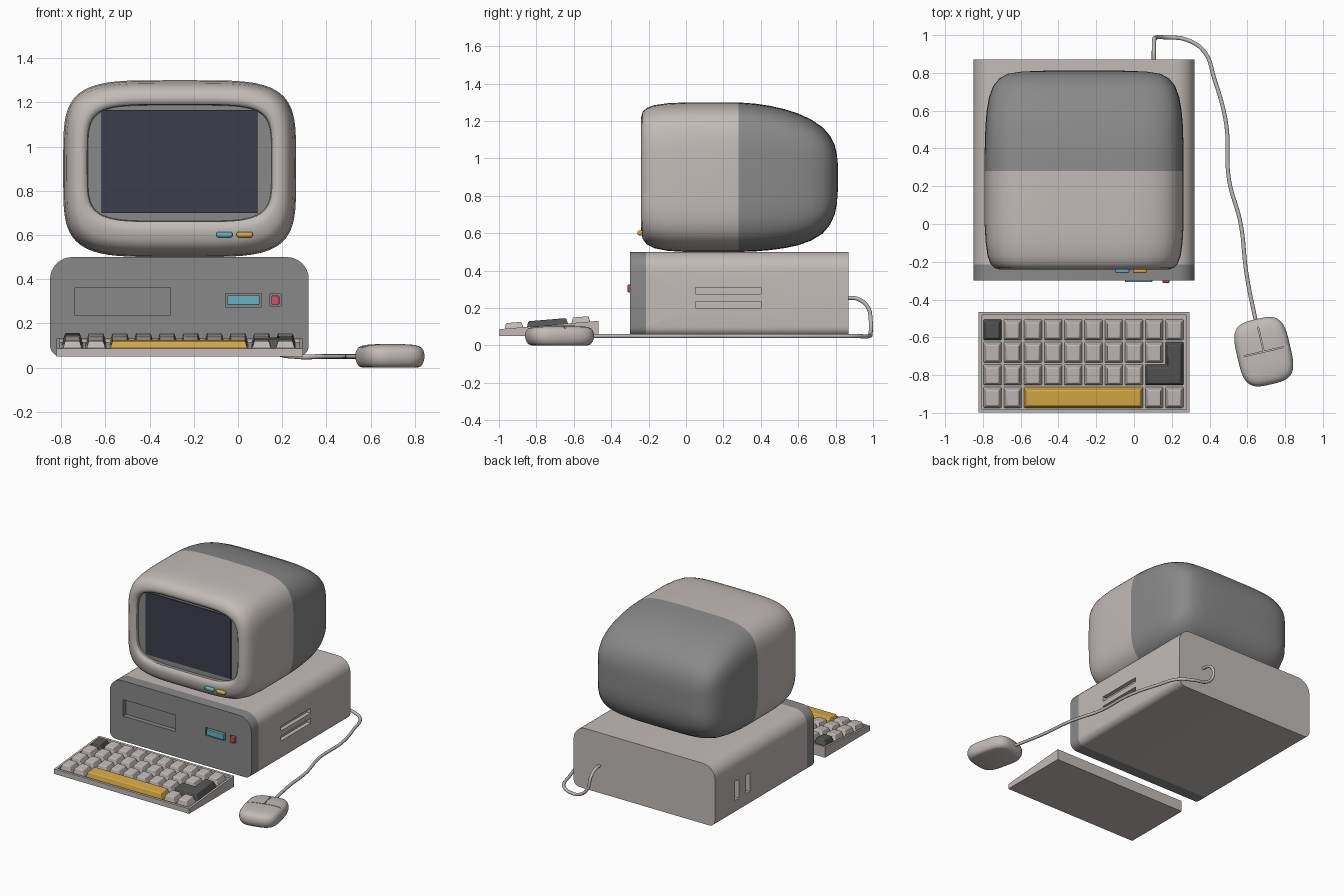
import bpy, bmesh, math
from mathutils import Vector, Matrix

if "Cube" in bpy.data.objects:
    bpy.data.objects.remove(bpy.data.objects["Cube"])


def material(name, r, g, b):
    m = bpy.data.materials.new(name)
    m.diffuse_color = (r, g, b, 1)
    m.use_nodes = True
    m.node_tree.nodes["Principled BSDF"].inputs["Base Color"].default_value = m.diffuse_color
    return m


BEIGE = material("beige", 0.54, 0.50, 0.48)
GREY = material("mid_grey", 0.25, 0.25, 0.25)
DARK = material("dark_grey", 0.09, 0.09, 0.09)
GLASS = material("glass", 0.045, 0.048, 0.07)
TEAL = material("teal", 0.13, 0.45, 0.52)
AMBER = material("amber", 0.68, 0.40, 0.06)
RED = material("red", 0.65, 0.08, 0.12)


def finish(name, bm, mat, bevel=0.0, angle=35):
    me = bpy.data.meshes.new(name)
    bm.to_mesh(me)
    bm.free()
    ob = bpy.data.objects.new(name, me)
    bpy.context.collection.objects.link(ob)
    if mat:
        me.materials.append(mat)
    if bevel:
        mod = ob.modifiers.new("bevel", "BEVEL")
        mod.width, mod.segments = bevel, 3
    smooth(ob, angle)
    return ob


def smooth(ob, angle=35):
    bpy.ops.object.select_all(action="DESELECT")
    ob.select_set(True)
    bpy.context.view_layer.objects.active = ob
    bpy.ops.object.shade_smooth_by_angle(angle=math.radians(angle))


def box(name, lo, hi, mat=None, bevel=0.0):
    lo, hi = Vector(lo), Vector(hi)
    bm = bmesh.new()
    bmesh.ops.create_cube(bm, size=1)
    bmesh.ops.scale(bm, vec=hi - lo, verts=bm.verts)
    bmesh.ops.translate(bm, vec=(lo + hi) / 2, verts=bm.verts)
    return finish(name, bm, mat, bevel)


def loft(name, rings, mat, start=True, end=True, angle=35):
    """Skin a list of equal-length point rings."""
    bm = bmesh.new()
    vs = [[bm.verts.new(p) for p in r] for r in rings]
    n = len(rings[0])
    for a, b in zip(vs, vs[1:]):
        for i in range(n):
            j = (i + 1) % n
            bm.faces.new((a[i], a[j], b[j], b[i]))
    if start:
        bm.faces.new(vs[0])
    if end:
        bm.faces.new(vs[-1])
    bmesh.ops.recalc_face_normals(bm, faces=bm.faces)
    return finish(name, bm, mat, 0, angle)


def cut(ob, cutters, angle=35):
    """Subtract boxes from an object, then drop them."""
    bpy.context.view_layer.objects.active = ob
    for c in cutters:
        c.hide_render = True
        mod = ob.modifiers.new("cut", "BOOLEAN")
        mod.operation, mod.solver, mod.object = "DIFFERENCE", "EXACT", c
        bpy.ops.object.modifier_apply(modifier=mod.name)
        bpy.data.objects.remove(c)
    smooth(ob, angle)


def superellipse(a, b, n, count=72):
    pts = []
    for i in range(count):
        t = 2 * math.pi * i / count
        c, s = math.cos(t), math.sin(t)
        pts.append((a * math.copysign(abs(c) ** (2 / n), c),
                    b * math.copysign(abs(s) ** (2 / n), s)))
    return pts


# --- system case: rounded profile pushed along y
def case_outline(y):
    pts = []
    for cx, cz, r, a0 in ((0.22, 0.40, 0.10, 0), (-0.75, 0.40, 0.10, 90),
                          (-0.80, 0.10, 0.05, 180), (0.27, 0.10, 0.05, 270)):
        for k in range(9):
            a = math.radians(a0 + k * 90 / 8)
            pts.append((cx + r * math.cos(a), y, cz + r * math.sin(a)))
    return pts


body = loft("case_body", [case_outline(-0.215), case_outline(0.87)], BEIGE)
cut(body, [box("cutter", (0.29, 0.05, z), (0.40, 0.40, z + 0.036)) for z in (0.20, 0.275)]
    + [box("cutter", (-0.95, y, 0.16), (-0.82, y + 0.045, 0.30)) for y in (0.46, 0.59)])
panel = loft("case_front_panel", [case_outline(-0.30), case_outline(-0.215)], GREY)
cut(panel, [box("cutter", (-0.74, -0.4, 0.237), (-0.305, -0.265, 0.36)),
            box("cutter", (-0.057, -0.4, 0.275), (0.106, -0.275, 0.335)),
            box("cutter", (0.144, -0.4, 0.278), (0.194, -0.275, 0.332))])
box("case_display", (-0.048, -0.308, 0.283), (0.097, -0.27, 0.327), TEAL, 0.004)
box("power_button", (0.151, -0.312, 0.285), (0.187, -0.27, 0.325), RED, 0.004)


# --- monitor: superellipse sections (y, half width, top, bottom, exponent)
def section(y, hw, top, bottom, n=4.5):
    return [(-0.264 + x, y, (top + bottom) / 2 + z)
            for x, z in superellipse(hw, (top - bottom) / 2, n)]


front = [(-0.225, 0.420, 1.190, 0.660, 5), (-0.238, 0.432, 1.203, 0.645),
         (-0.240, 0.450, 1.220, 0.615), (-0.232, 0.475, 1.250, 0.570),
         (-0.210, 0.496, 1.270, 0.540), (-0.170, 0.511, 1.285, 0.520),
         (-0.100, 0.521, 1.295, 0.506), (0.0, 0.527, 1.300, 0.500),
         (0.28, 0.527, 1.300, 0.500)]
rear = [(0.28, 0.527, 1.300, 0.500), (0.37, 0.527, 1.293, 0.503),
        (0.45, 0.525, 1.281, 0.510), (0.53, 0.522, 1.263, 0.521),
        (0.60, 0.516, 1.240, 0.536), (0.67, 0.504, 1.208, 0.561),
        (0.73, 0.482, 1.167, 0.598), (0.77, 0.450, 1.122, 0.645),
        (0.795, 0.405, 1.072, 0.700), (0.807, 0.330, 1.02, 0.76),
        (0.812, 0.200, 0.97, 0.83)]
loft("monitor_front_shell", [section(*s) for s in front], BEIGE, False, False, 60)
loft("monitor_rear_shell", [section(*s) for s in rear], GREY, False, True, 60)
loft("screen_bezel", [section(-0.226, 0.421, 1.191, 0.659, 5),
                      section(-0.205, 0.415, 1.187, 0.663, 5)], GREY, False, True)
box("screen", (-0.617, -0.212, 0.70), (0.088, -0.19, 1.165), GLASS)
for name, x, mat in (("monitor_button_left", -0.098, TEAL), ("monitor_button_right", -0.006, AMBER)):
    box(name, (x, -0.26, 0.589), (x + 0.073, -0.20, 0.614), mat, 0.009)


# --- keyboard tray: wedge with a shallow recess
def rim(y):
    return 0.087 + (y + 1.0) * 0.084


bm = bmesh.new()
bmesh.ops.create_cube(bm, size=1)
for v in bm.verts:
    v.co.x = 0.295 if v.co.x > 0 else -0.822
    v.co.y = -0.467 if v.co.y > 0 else -0.998
    v.co.z = rim(v.co.y) if v.co.z > 0 else 0.05
bm.normal_update()
top = max(bm.faces, key=lambda f: f.normal.z)
bmesh.ops.inset_region(bm, faces=[top], thickness=0.016, use_even_offset=True)
low = bmesh.ops.extrude_discrete_faces(bm, faces=[top])["faces"][0]
bmesh.ops.translate(bm, vec=(0, 0, -0.018), verts=low.verts)
finish("keyboard_tray", bm, BEIGE)


# --- keys: outlines on the sloped plane, raised by an inset with depth
def keys(name, outlines, mat):
    bm = bmesh.new()
    faces = [bm.faces.new([bm.verts.new((x, y, rim(y) - 0.017)) for x, y in o]) for o in outlines]
    bm.normal_update()
    for f in faces:
        bmesh.ops.inset_region(bm, faces=[f], thickness=0.014, depth=0.046,
                               use_boundary=True, use_even_offset=True)
    finish(name, bm, mat, 0.005)


def cell(c0, row, c1=None):
    c1 = c0 if c1 is None else c1
    return (-0.749 + c0 * 0.107 - 0.047, -0.749 + c1 * 0.107 + 0.047,
            -0.56 - row * 0.1193 - 0.055, -0.56 - row * 0.1193 + 0.055)


def rect(c0, row, c1=None):
    x0, x1, y0, y1 = cell(c0, row, c1)
    return [(x0, y0), (x1, y0), (x1, y1), (x0, y1)]


special = {(0, 0), (9, 1), (8, 2), (9, 2)} | {(c, 3) for c in range(2, 8)}
keys("letter_keys", [rect(c, r) for r in range(4) for c in range(10) if (c, r) not in special], BEIGE)
x0, x1, y0, y1 = cell(8, 2, 9)
xs, _, _, yt = cell(9, 1)
keys("dark_keys", [rect(0, 0), [(x0, y0), (x1, y0), (x1, yt), (xs, yt), (xs, y1), (x0, y1)]], DARK)
keys("space_bar", [rect(2, 3, 7)], AMBER)

# --- mouse: stacked superellipses, with button seams cut in
place = Matrix.Translation((0.687, -0.676, 0)) @ Matrix.Rotation(math.radians(13), 4, "Z")
levels = [(0, 0.80), (0.006, 0.90), (0.02, 0.96), (0.04, 1.0), (0.062, 1.0), (0.078, 0.97),
          (0.090, 0.92), (0.098, 0.83), (0.103, 0.68), (0.106, 0.40)]
mouse = loft("mouse", [[place @ Vector((x, y, z)) for x, y in superellipse(0.143 * s, 0.177 * s, 3.5)]
                       for z, s in levels], BEIGE, angle=50)
seams = [box("cutter", (-0.2, -0.0025, 0.055), (0.2, 0.0025, 0.2)),
         box("cutter", (-0.0025, 0.0, 0.055), (0.0025, 0.25, 0.2))]
for s, depth in zip(seams, (0.092, 0.0921)):
    s.data.transform(place)
    for v in s.data.vertices:
        if v.co.z < 0.06:
            v.co.z = depth
cut(mouse, seams, 50)

# --- mouse cable: swept curve from the back of the case
path = [(0.105, 0.85, 0.255), (0.105, 0.92, 0.248), (0.107, 0.972, 0.205), (0.118, 0.988, 0.13),
        (0.175, 0.987, 0.068), (0.27, 0.978, 0.05), (0.37, 0.915, 0.05), (0.425, 0.77, 0.05),
        (0.488, 0.53, 0.05), (0.502, 0.24, 0.05), (0.565, 0.0, 0.05), (0.595, -0.26, 0.05),
        (0.65, -0.54, 0.05)]
cu = bpy.data.curves.new("mouse_cable", "CURVE")
cu.dimensions, cu.bevel_depth, cu.bevel_resolution = "3D", 0.011, 3
cu.use_fill_caps = True
sp = cu.splines.new("BEZIER")
sp.resolution_u = 8
sp.bezier_points.add(len(path) - 1)
for p, co in zip(sp.bezier_points, path):
    p.co = co
    p.handle_left_type = p.handle_right_type = "AUTO"
cu.materials.append(BEIGE)
cable = bpy.data.objects.new("mouse_cable", cu)
bpy.context.collection.objects.link(cable)
bpy.ops.object.select_all(action="DESELECT")
cable.select_set(True)
bpy.context.view_layer.objects.active = cable
bpy.ops.object.convert(target="MESH")
smooth(bpy.context.view_layer.objects.active, 60)
